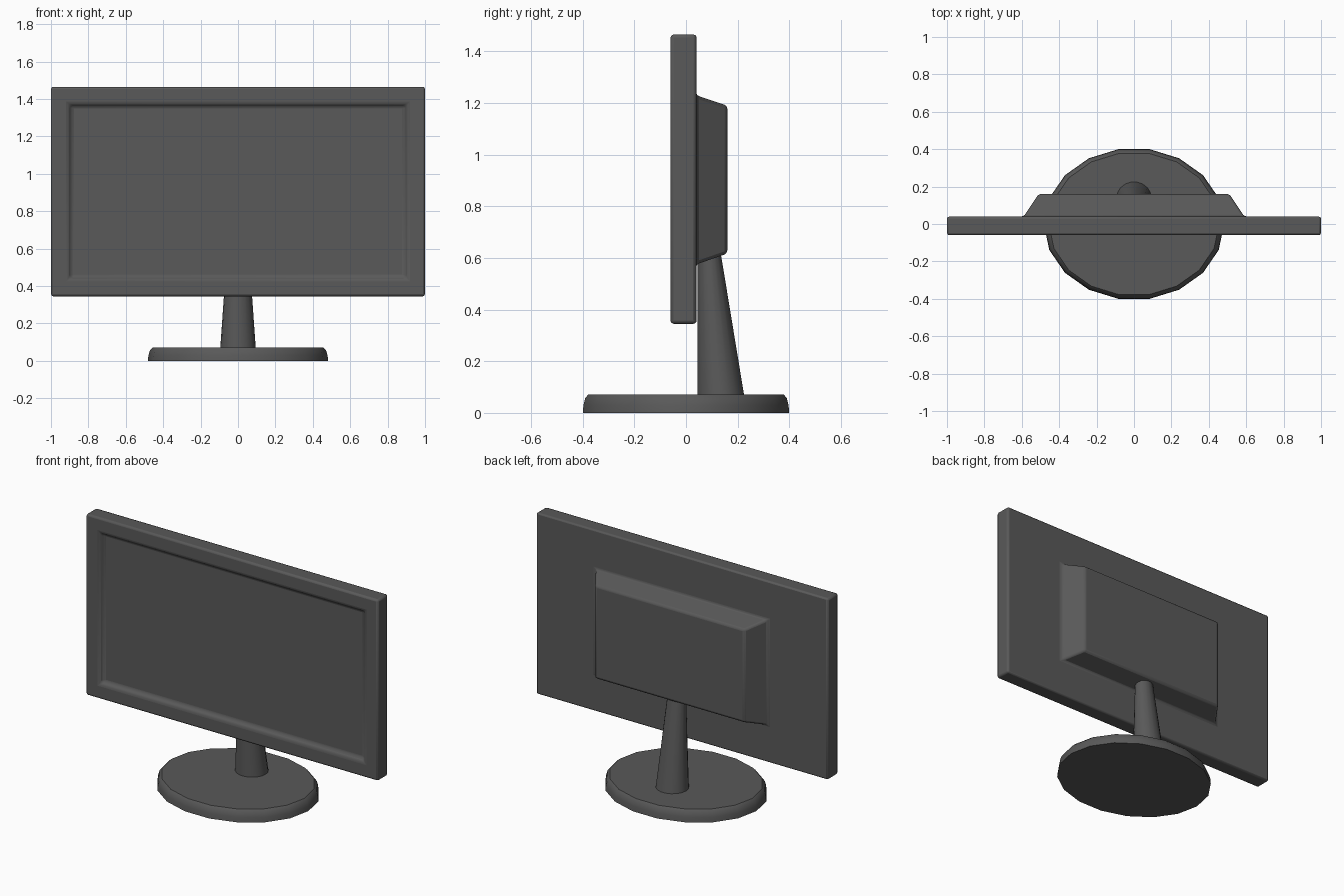
import bpy
import bmesh
import math
from mathutils import Vector

cube = bpy.data.objects.get("Cube")
if cube:
    bpy.data.objects.remove(cube, do_unlink=True)

# One dark grey plastic for everything
plastic = bpy.data.materials.new("dark grey plastic")
plastic.use_nodes = True
GREY = (0.1, 0.1, 0.1, 1)
plastic.diffuse_color = GREY
plastic.node_tree.nodes["Principled BSDF"].inputs["Base Color"].default_value = GREY


def loft(name, rings, angle, bevel=0):
    """Skin closed rings of points, cap both ends, bevel and smooth."""
    bm = bmesh.new()
    loops = [[bm.verts.new(p) for p in ring] for ring in rings]
    n = len(loops[0])
    for a, b in zip(loops, loops[1:]):
        for i in range(n):
            j = (i + 1) % n
            bm.faces.new((a[i], a[j], b[j], b[i]))
    bm.faces.new(loops[0][::-1])
    bm.faces.new(loops[-1])
    bmesh.ops.recalc_face_normals(bm, faces=bm.faces)
    mesh = bpy.data.meshes.new(name)
    bm.to_mesh(mesh)
    bm.free()
    obj = bpy.data.objects.new(name, mesh)
    bpy.context.collection.objects.link(obj)
    mesh.materials.append(plastic)
    if bevel:
        mod = obj.modifiers.new("rounded edges", "BEVEL")
        mod.width = bevel
        mod.segments = 2
        mod.limit_method = "ANGLE"
        mod.angle_limit = math.radians(25)
    bpy.ops.object.select_all(action="DESELECT")
    obj.select_set(True)
    bpy.context.view_layer.objects.active = obj
    bpy.ops.object.shade_smooth_by_angle(angle=math.radians(angle))
    return obj


def rectangle(y, half_width, bottom, top):
    return [Vector((x, y, z)) for x, z in (
        (-half_width, bottom), (half_width, bottom),
        (half_width, top), (-half_width, top))]


def ellipse(z, rx, ry, cy=0, sides=18):
    steps = [2 * math.pi * i / sides for i in range(sides)]
    return [Vector((rx * math.cos(t), cy + ry * math.sin(t), z)) for t in steps]


# Screen housing: recessed display, frame, back and raised rear cover
loft("screen_housing", [
    rectangle(-0.035, 0.89, 0.45, 1.36),
    rectangle(-0.06, 0.908, 0.435, 1.375),
    rectangle(-0.06, 1.0, 0.345, 1.465),
    rectangle(0.04, 1.0, 0.345, 1.465),
    rectangle(0.04, 0.59, 0.575, 1.23),
    rectangle(0.16, 0.51, 0.617, 1.19),
], 40, 0.012)

# Tapered stem leaning into the rear cover
loft("stem", [
    ellipse(0.065, 0.095, 0.092, 0.135),
    ellipse(0.68, 0.052, 0.04, 0.085),
], 40)

# Oval foot with a softened top rim
loft("foot", [
    ellipse(height, 0.482 * scale, 0.406 * scale)
    for height, scale in ((0, 1), (0.03, 0.993), (0.058, 0.975), (0.072, 0.945))
], 40)
